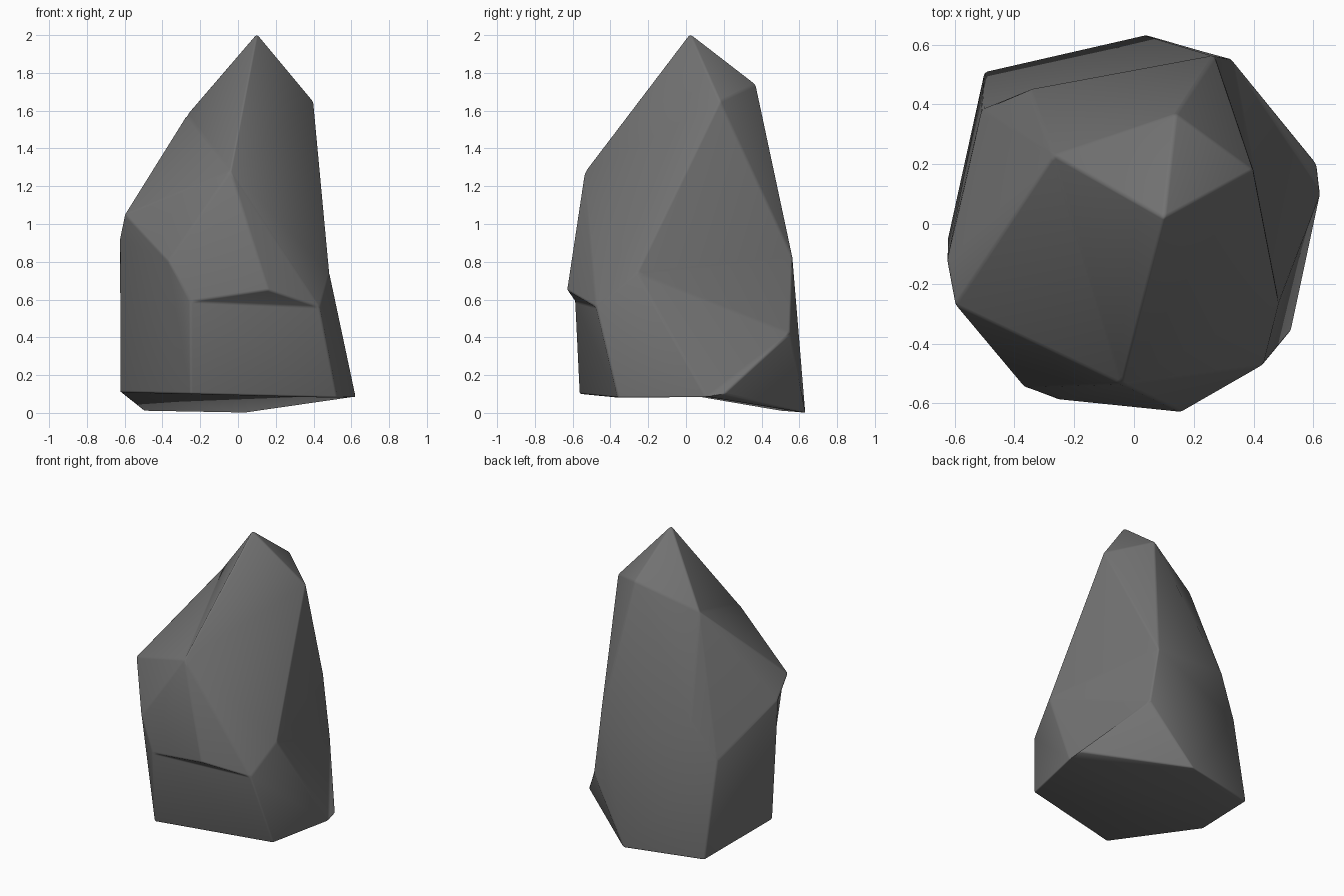
import bpy
import bmesh

# Remove the default cube only
default_cube = bpy.data.objects.get("Cube")
if default_cube:
    bpy.data.objects.remove(default_cube, do_unlink=True)


def flat_material(name, value):
    """One plain grey colour, shown in viewport and render."""
    material = bpy.data.materials.new(name)
    material.use_nodes = True
    colour = (value, value, value, 1)
    material.diffuse_color = colour
    shader = next(n for n in material.node_tree.nodes if n.type == "BSDF_PRINCIPLED")
    shader.inputs["Base Color"].default_value = colour
    shader.inputs["Roughness"].default_value = 0.9
    return material


# Corners of the chipped boulder, from the peak down to the foot
corners = dict(
    peak=(.1, .02, 2.01), crown=(.14, .37, 1.74), cheek=(.4, .18, 1.65), temple=(-.27, .23, 1.58),
    brow=(-.04, -.535, 1.28), shoulder=(-.6, -.27, 1.05), flank=(-.625, -.12, .93),
    nape=(-.35, .45, .92), spine=(.27, .565, .82),
    chest=(-.37, -.545, .8), belt=(-.25, -.588, .59), lip=(.16, -.63, .65),
    elbow=(.43, -.475, .56), hip=(.485, -.26, .74),
    notch=(.33, .55, .42), hollow=(-.51, .38, .66),
    front_toe=(-.25, -.565, .1), side_toe=(-.625, -.06, .11), back_toe=(-.5, .51, .01),
    heel=(.04, .635, 0), far_heel=(.615, .2, .1), spur=(.625, .11, .08), corner_toe=(.525, -.36, .08))

# Broad facets, each a ring of corners
facets = [
    # Pointed top
    "peak crown temple", "peak cheek crown", "peak temple brow", "peak brow cheek",
    # Front slopes, with the dent below the temple
    "brow temple shoulder", "brow shoulder chest", "brow chest belt lip",
    "brow cheek hip", "brow hip elbow", "brow elbow lip",
    # Overhanging lip and the recessed wall beneath it
    "belt lip elbow", "belt elbow corner_toe front_toe", "elbow hip spur corner_toe",
    # Left side
    "cheek hip spine", "hip notch spine", "hip spur notch",
    "spur far_heel notch", "far_heel heel notch",
    # Back
    "crown cheek spine", "crown spine nape temple", "nape spine notch heel back_toe hollow",
    # Right side
    "temple nape hollow", "temple hollow flank shoulder", "flank hollow back_toe side_toe",
    "shoulder flank side_toe front_toe belt chest",
    # Underside
    "front_toe corner_toe spur far_heel heel back_toe side_toe",
]


def build_boulder(name, material):
    """Join the facets into one closed stone with worn edges."""
    bm = bmesh.new()
    verts = {key: bm.verts.new(place) for key, place in corners.items()}
    for facet in facets:
        bm.faces.new([verts[key] for key in facet.split()]).smooth = True
    bmesh.ops.recalc_face_normals(bm, faces=list(bm.faces))

    mesh = bpy.data.meshes.new(name)
    bm.to_mesh(mesh)
    bm.free()
    mesh.materials.append(material)
    boulder = bpy.data.objects.new(name, mesh)
    bpy.context.collection.objects.link(boulder)

    # Softly rounded edges between the facets
    bevel = boulder.modifiers.new("worn_edges", "BEVEL")
    bevel.width = .01
    bevel.segments = 2
    bevel.limit_method = "ANGLE"
    bevel.angle_limit = .15


build_boulder("boulder", flat_material("dark_grey_stone", .17))
